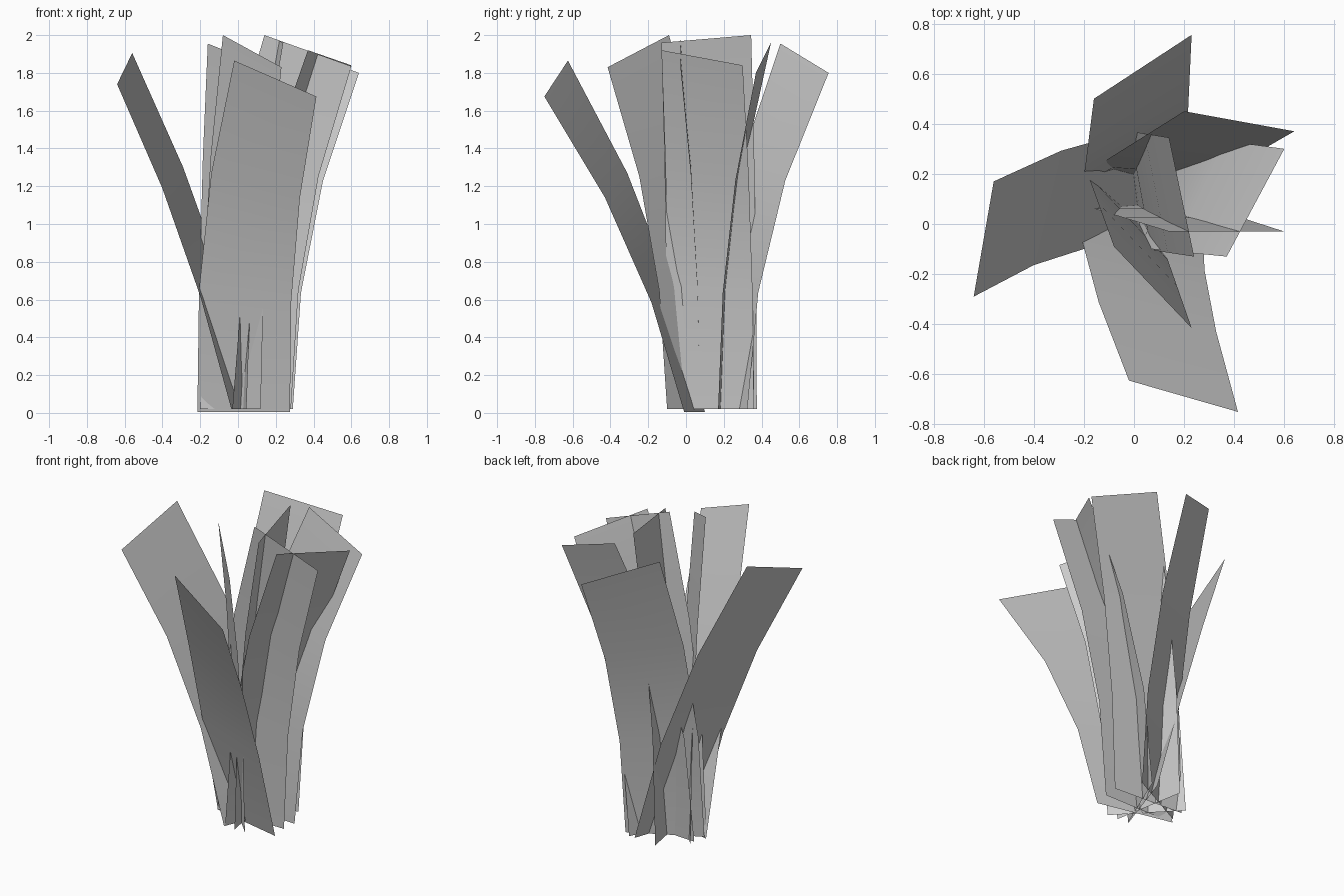
import bpy

if "Cube" in bpy.data.objects:
    bpy.data.objects.remove(bpy.data.objects["Cube"])

# Each blade: base edge (x, y of two corners), tip edge (x, y, z of two corners), straightness of the lean in x and y
BLADES = [
    ("back_blade",        (-.21, .11), (.21, .325), (-.16, .50, 1.955), (.23, .755, 1.80), (.1, .1)),
    ("left_blade",        (-.035, -.095), (.12, .36), (-.64, -.29, 1.74), (-.56, .17, 1.905), (.72, -.4)),
    ("inner_front_blade", (-.20, .24), (.12, -.10), (-.08, -.09, 2.0), (.23, -.415, 1.83), (.1, .1)),
    ("front_blade",       (-.215, .10), (.275, -.01),  (-.02, -.625, 1.865), (.415, -.75, 1.675), (-.3, .55)),
    ("back_right_blade",  (-.20, .20), (.29, .17),  (.20, .45, 1.96), (.64, .37, 1.80), (.06, .05)),
    ("right_blade",       (-.03, -.09), (.16, .36), (.37, -.13, 1.92), (.60, .30, 1.84), (.1, .1)),
    ("inner_right_blade", (.045, -.10), (-.04, .375), (.24, -.13, 1.96), (.14, .345, 2.0), (.05, .1)),
    ("middle_blade",      (-.20, .075), (.28, .075), (.14, -.03, 2.0), (.60, -.03, 1.835), (.06, .1)),
]
SEGMENTS = 3


def ease(t, a):
    return a * t + (1 - a) * t * t


def edge_point(base, tip, base_z, t, lean):
    return (base[0] + (tip[0] - base[0]) * ease(t, lean[0]),
            base[1] + (tip[1] - base[1]) * ease(t, lean[1]),
            base_z + (tip[2] - base_z) * ease(t, 1.06))


# Curved strip leaf built from its two side edges
def make_blade(name, base_l, base_r, tip_l, tip_r, lean):
    base_z = .005 if name == "front_blade" else .02
    verts = []
    for i in range(SEGMENTS + 1):
        t = i / SEGMENTS
        verts.append(edge_point(base_l, tip_l, base_z, t, lean))
        verts.append(edge_point(base_r, tip_r, base_z, t, lean))
    faces = [(2 * i, 2 * i + 1, 2 * i + 3, 2 * i + 2) for i in range(SEGMENTS)]
    mesh = bpy.data.meshes.new(name)
    mesh.from_pydata(verts, [], faces)
    mesh.shade_smooth()
    bpy.context.collection.objects.link(bpy.data.objects.new(name, mesh))


for blade in BLADES:
    make_blade(*blade)
